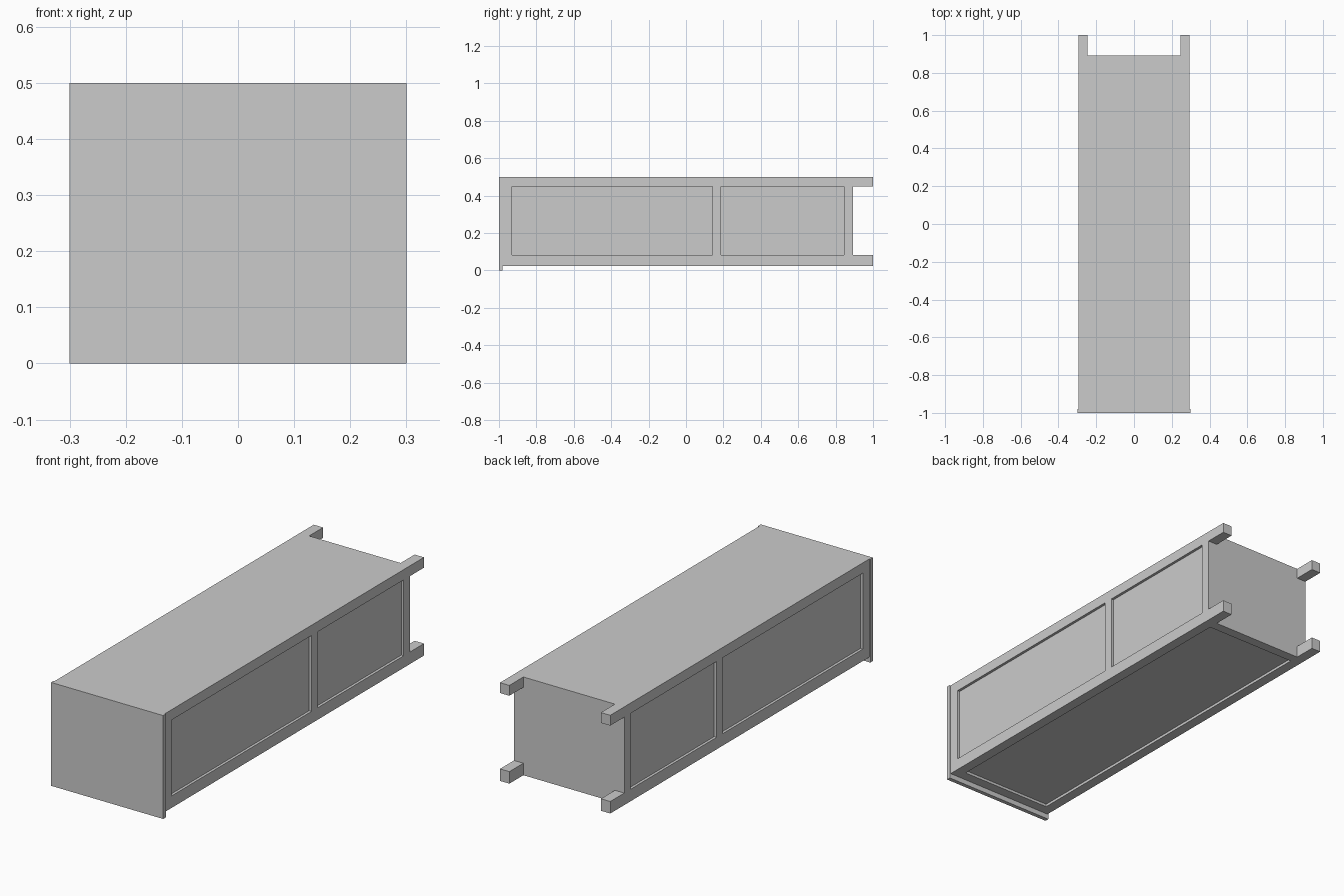
import bpy, bmesh
from mathutils import Vector

if "Cube" in bpy.data.objects:
    bpy.data.objects.remove(bpy.data.objects["Cube"])


def box(name, x, y, z):
    """Axis-aligned box from (min, max) ranges."""
    bm = bmesh.new()
    bmesh.ops.create_cube(bm, size=1)
    lo, hi = Vector((x[0], y[0], z[0])), Vector((x[1], y[1], z[1]))
    for v in bm.verts:
        v.co = Vector([(lo[i] + hi[i]) / 2 + v.co[i] * (hi[i] - lo[i]) for i in range(3)])
    mesh = bpy.data.meshes.new(name)
    bm.to_mesh(mesh)
    bm.free()
    obj = bpy.data.objects.new(name, mesh)
    bpy.context.collection.objects.link(obj)
    return obj


def pair(name, x, y, z):
    """Box mirrored to the other side of x = 0."""
    obj = box(name, x, y, z)
    mod = obj.modifiers.new("mirror", 'MIRROR')
    mod.use_axis[0] = True
    mod.use_mirror_merge = False
    return obj


IN, OUT = 0.245, 0.295            # rail thickness in x
BOT, LOW, HIGH, TOP = 0.025, 0.083, 0.45, 0.5
FRONT, BACK = -0.98, 0.893
RECESS = 0.013

# Front plate, overhanging slightly at the sides and bottom
box("front_plate", (-0.3, 0.3), (-1, FRONT), (0, TOP))

# Long rails, running past the back as short pegs
pair("lower_rails", (IN, OUT), (FRONT, 1), (BOT, LOW))
pair("upper_rails", (IN, OUT), (FRONT, 1), (HIGH, TOP))

# Upright posts framing the side panels
posts = {"front": (FRONT, -0.93), "middle": (0.141, 0.187), "back": (0.845, BACK)}
for label, span in posts.items():
    pair(label + "_posts", (IN, OUT), span, (LOW, HIGH))

# Recessed side panels
pair("long_side_panels", (IN, OUT - RECESS), (-0.93, 0.141), (LOW, HIGH))
pair("short_side_panels", (IN, OUT - RECESS), (0.187, 0.845), (LOW, HIGH))

# Top and back panels, flush with the frame
box("top_panel", (-IN, IN), (FRONT, BACK), (0.48, TOP))
box("back_panel", (-IN, IN), (BACK - 0.02, BACK), (LOW, 0.48))

# Bottom cross rails and recessed bottom panel
box("bottom_front_rail", (-IN, IN), (FRONT, -0.93), (BOT, LOW))
box("bottom_back_rail", (-IN, IN), (0.845, BACK), (BOT, LOW))
box("bottom_panel", (-IN, IN), (-0.93, 0.845), (BOT + RECESS, BOT + RECESS + 0.02))
